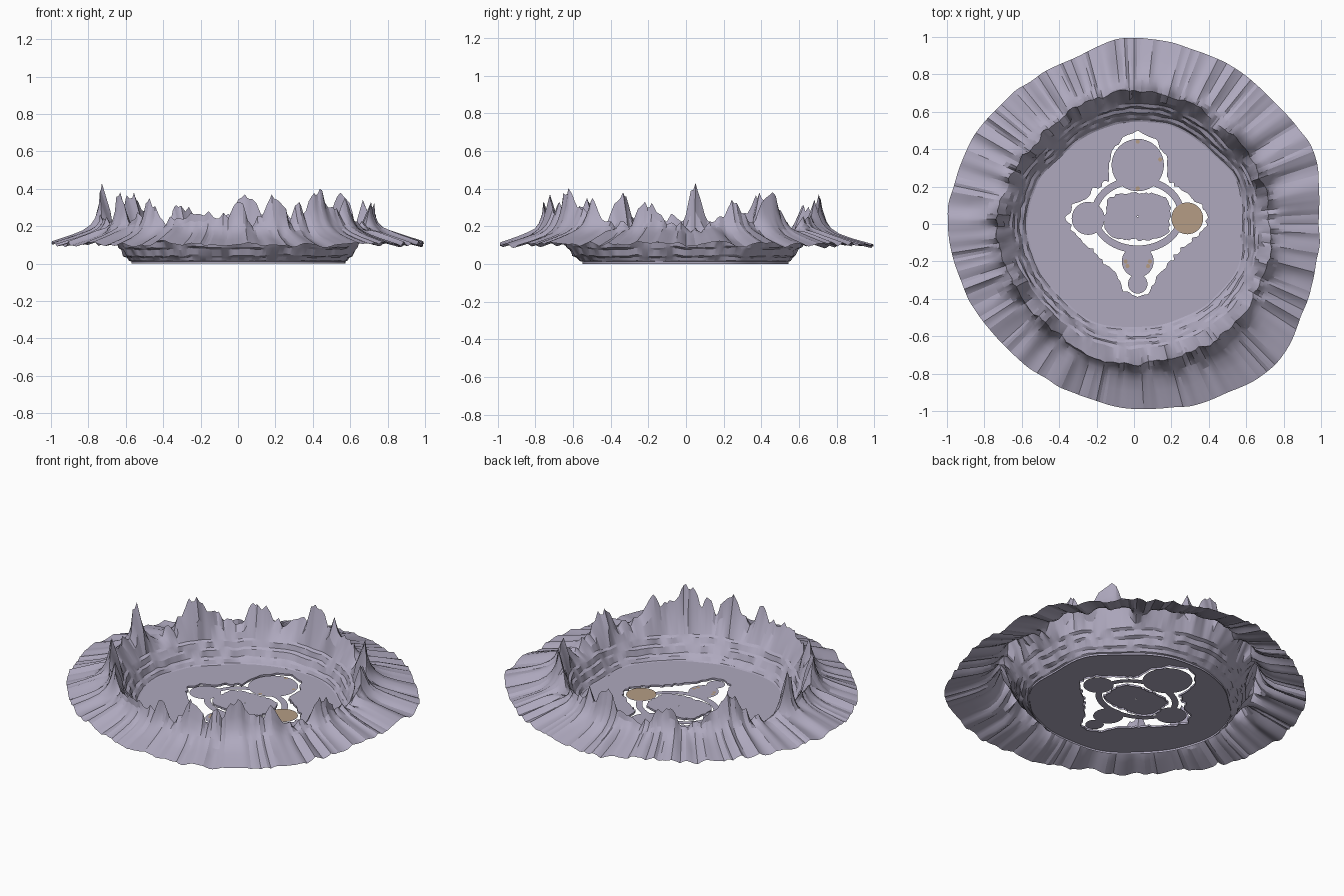
import bpy, bmesh, math, random

random.seed(7)
cube = bpy.data.objects.get("Cube")
if cube:
    bpy.data.objects.remove(cube, do_unlink=True)

N = 360                      # columns around the crater
CX, CY = 0.02, 0.04          # middle of the floor markings
TOP = 0.012                  # height of the floor


def material(name, rgb):
    m = bpy.data.materials.new(name)
    m.use_nodes = True
    m.diffuse_color = (*rgb, 1)
    m.node_tree.nodes["Principled BSDF"].inputs["Base Color"].default_value = (*rgb, 1)
    return m


ROCK = material("violet grey rock", (0.425, 0.395, 0.515))
SAND = material("sandy brown", (0.46, 0.335, 0.235))


def cyclic(values, u, smooth=True):
    """Sample a closed list at u in 0..1."""
    n = len(values)
    i, f = divmod(u * n, 1)
    a, b = values[int(i) % n], values[int(i + 1) % n]
    if smooth:
        f = f * f * (3 - 2 * f)
    return a + (b - a) * f


def noise(count, smooth=True):
    values = [random.uniform(-1, 1) for _ in range(count)]
    return lambda u: cyclic(values, u, smooth)


def finish(name, bm, mat, angle=30):
    mesh = bpy.data.meshes.new(name)
    bm.to_mesh(mesh)
    bm.free()
    mesh.materials.append(mat)
    ob = bpy.data.objects.new(name, mesh)
    bpy.context.collection.objects.link(ob)
    bpy.ops.object.select_all(action='DESELECT')
    ob.select_set(True)
    bpy.context.view_layer.objects.active = ob
    bpy.ops.object.shade_smooth_by_angle(angle=math.radians(angle))


def make(name, rings, mat, angle=30):
    """Skin closed rings of points that run outward."""
    bm = bmesh.new()
    rows = [[bm.verts.new(p) for p in ring] for ring in rings]
    for low, high in zip(rows, rows[1:]):
        for i in range(len(low)):
            j = (i + 1) % len(low)
            bm.faces.new((low[i], high[i], high[j], low[j]))
    finish(name, bm, mat, angle)


def polar(r, u, z, cx=0, cy=0):
    a = u * math.tau
    return (cx + r * math.cos(a), cy + r * math.sin(a), z)


def grounded(ring):
    return [(x, y, 0) for x, y, z in ring]


# Plan outlines, evenly spaced around the crater from +x
FLOOR = [.57, .595, .56, .56, .545, .535, .53, .56, .57, .56, .55, .565, .55, .56, .58, .60]
RIM = [.73, .71, .71, .68, .73, .71, .75, .76]
EDGE = [.99, 1.03, .995, .99, .995, .94, .95, .98,
        1.0, .975, .955, .955, .99, 1.02, 1.07, 1.01]

# Tall crags: bearing, height, half width in degrees
CRAGS = [(176, .43, 6), (145, .38, 11), (208, .38, 9), (228, .35, 9), (116, .31, 9),
         (87, .37, 10), (75, .34, 8), (40, .38, 11), (20, .34, 8), (343, .33, 8),
         (319, .35, 9), (305, .40, 10), (296, .33, 7), (284, .37, 9), (270, .33, 8)]

broad, medium, wobble = noise(24), noise(70), noise(60)
fine, ridge, groove = noise(180, False), noise(120, False), noise(240, False)


def crest(u):
    h = .22 + .02 * broad(u) + .03 * medium(u) + .03 * fine(u)
    for bearing, top, width in CRAGS:
        d = abs((u * 360 - bearing + 180) % 360 - 180) / width
        if d < 1:
            crag = .2 + (top - .2) * (1 - d)
            h = max(h, crag + .045 * fine(u) * min(1, d * 3))
    return h


# Crater wall: terraced inner side, jagged crest, ridged outer slope
INNER = [(0, TOP), (.06, .016), (.14, .035), (.24, .045), (.34, .08),
         (.42, .09), (.50, .12), (.58, .13)]
OUTER = [(.06, .58), (.13, .3), (.22, .14), (.38, .03), (.6, 0), (.8, 0), (1, 0)]
us = [i / N for i in range(N)]
rings = []
for k, (t, z) in enumerate(INNER):
    jag = noise(90, False)
    ring = []
    for u in us:
        a, b = cyclic(FLOOR, u), cyclic(RIM, u)
        amount = min(k, 3) / 3
        r = a + (b - a) * t + .007 * amount * jag(u)
        ring.append(polar(r, u, z + .007 * amount * wobble(u)))
    rings.append(ring)
rings.append([polar(cyclic(RIM, u) - .035 + .014 * fine(u), u, .13 + (crest(u) - .13) * .5) for u in us])
rings.append([polar(cyclic(RIM, u) + .012 * medium(u) + .007 * fine(u), u, crest(u)) for u in us])
for s, keep in OUTER:
    ring = []
    for u in us:
        a, b = cyclic(RIM, u), cyclic(EDGE, u) + .006 * wobble(u)
        z = .185 - .08 * s + (crest(u) - .185) * keep
        z += (.018 * ridge(u) + .012 * groove(u)) * min(1, s * 3) * (1.15 - .4 * s)
        ring.append(polar(a + (b - a) * s, u, z))
    rings.append(ring)
make("crater_wall", rings, ROCK, 20)

# Floor plate with a ragged cut-out around the markings
CUT = [(.40, .03), (.37, .09), (.30, .14), (.25, .19), (.18, .23), (.18, .36), (.11, .46),
       (.02, .50), (-.06, .46), (-.13, .36), (-.13, .24), (-.21, .19), (-.26, .14), (-.33, .10),
       (-.36, .03), (-.33, -.03), (-.28, -.08), (-.19, -.17), (-.09, -.28), (-.06, -.36),
       (.02, -.39), (.09, -.36), (.12, -.28), (.21, -.18), (.31, -.08), (.37, -.03)]


def cut_radius(u):
    """Distance from the marking centre to the cut-out along one bearing."""
    dx, dy = math.cos(u * math.tau), math.sin(u * math.tau)
    for (ax, ay), (bx, by) in zip(CUT, CUT[1:] + CUT[:1]):
        ax, ay, bx, by = ax - CX, ay - CY, bx - CX, by - CY
        ex, ey = bx - ax, by - ay
        det = dx * ey - dy * ex
        if abs(det) > 1e-9:
            r = (ax * ey - ay * ex) / det
            s = (ax * dy - ay * dx) / det
            if r > 0 and -1e-6 <= s <= 1 + 1e-6:
                return r
    return .3


teeth = noise(100)
hole = [polar(cut_radius(u) + .012 * teeth(u), u, TOP, CX, CY) for u in us]
brim = [polar(cyclic(FLOOR, u), u, TOP) for u in us]
make("crater_floor", [grounded(hole), hole, brim], ROCK)

# Thin skirt under the floor edge
make("floor_skirt", [grounded(brim), brim], ROCK)


def plate(name, cx, cy, r, z, mat, sides=40):
    bm = bmesh.new()
    bm.faces.new([bm.verts.new(polar(r, i / sides, z, cx, cy)) for i in range(sides)])
    finish(name, bm, mat)


# Ragged island in the middle, with its short side wall
outline = []
for i in range(72):
    a = i / 72 * math.tau
    c, s = math.cos(a), math.sin(a)
    k = (abs(c / .175) ** 3.5 + abs(s / .125) ** 3.5) ** (-1 / 3.5)
    k += random.uniform(-.008, .008)
    outline.append((CX + k * c, CY + k * s, TOP))
hub = [(CX + (x - CX) * .02, CY + (y - CY) * .02, TOP) for x, y, z in outline]
make("centre_island", [hub, outline, grounded(outline)], ROCK)

# Ring path joining the round pads
make("ring_path", [[(CX + rx * math.cos(i / 64 * math.tau), CY + .01 + ry * math.sin(i / 64 * math.tau), .006)
                    for i in range(64)] for rx, ry in ((.215, .165), (.25, .205))], ROCK)

# Round pads, the left one with a sandy top
for name, x, y, r, z, mat in (("back_pad", .02, .315, .14, .009, ROCK),
                              ("right_pad", -.245, .03, .088, .009, ROCK),
                              ("left_pad", .285, .03, .085, .007, ROCK),
                              ("left_pad_sand", .285, .03, .084, .010, SAND),
                              ("front_pad", .02, -.20, .085, .009, ROCK),
                              ("front_small_pad", .02, -.32, .052, .007, ROCK)):
    plate(name, x, y, r, z, mat)

# Small sandy chips along the rims of the front and back pads
for i, (x, y) in enumerate([(-.045, -.20), (-.035, -.225), (.085, -.20), (.075, -.225),
                            (.02, .44), (.14, .345), (.02, .19)]):
    plate(f"sand_chip_{i + 1}", x, y, .012, .0105, SAND, 6)
